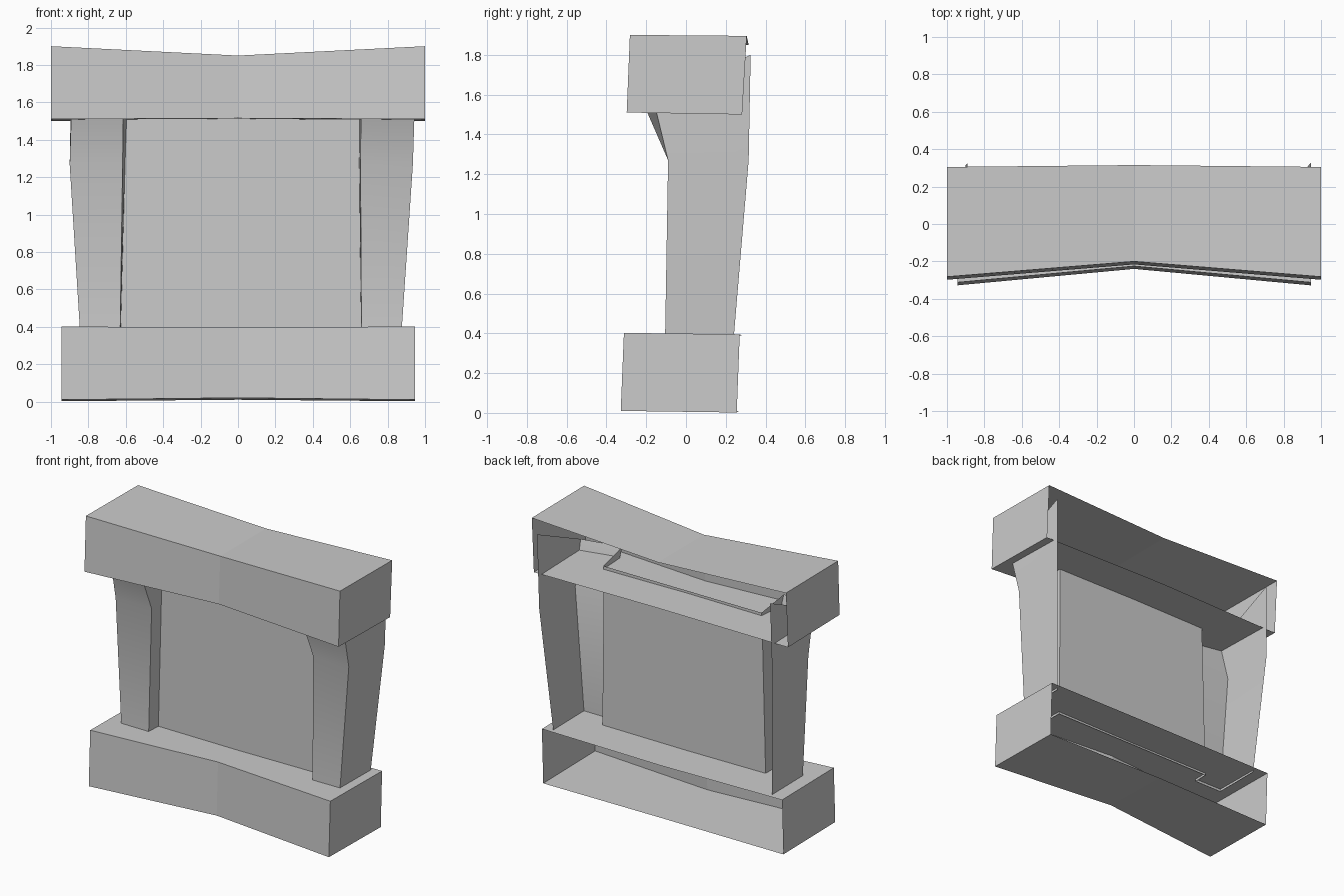
import bpy, bmesh, math

cube = bpy.data.objects.get("Cube")
if cube:
    bpy.data.objects.remove(cube, do_unlink=True)

grey = bpy.data.materials.new("stone_grey")
colour = (0.6, 0.6, 0.6, 1)
grey.diffuse_color = colour
grey.use_nodes = True
grey.node_tree.nodes["Principled BSDF"].inputs["Base Color"].default_value = colour


def loft(name, rows, cap_ends=False, smooth=False):
    """Open sheet through rows of points, with optional end caps."""
    bm = bmesh.new()
    grid = [[bm.verts.new(p) for p in row] for row in rows]
    for a, b in zip(grid, grid[1:]):
        for i in range(len(a) - 1):
            bm.faces.new((a[i], a[i + 1], b[i + 1], b[i]))
    if cap_ends:
        bm.faces.new(grid[0][::-1])
        bm.faces.new(grid[-1])
    mesh = bpy.data.meshes.new(name)
    bm.to_mesh(mesh)
    bm.free()
    mesh.materials.append(grey)
    obj = bpy.data.objects.new(name, mesh)
    bpy.context.collection.objects.link(obj)
    if smooth:
        bpy.ops.object.select_all(action="DESELECT")
        obj.select_set(True)
        bpy.context.view_layer.objects.active = obj
        bpy.ops.object.shade_smooth_by_angle(angle=math.radians(35))
    return obj


def bent_box(name, half, end, middle):
    """Box open at the back, bent at its middle; sections are (y, z) points."""
    rows = [[(x, y, z) for y, z in section]
            for x, section in ((-half, end), (0, middle), (half, end))]
    return loft(name, rows, cap_ends=True)


# Sections run back top, front top, front bottom, back bottom
bent_box("mantel", 1.0,
         [(0.305, 1.895), (-0.282, 1.9), (-0.298, 1.51), (0.282, 1.5)],
         [(0.315, 1.85), (-0.2, 1.85), (-0.216, 1.515), (0.29, 1.51)])
bent_box("hearth_base", 0.945,
         [(0.27, 0.395), (-0.312, 0.402), (-0.328, 0.01), (0.255, 0.002)],
         [(0.28, 0.39), (-0.225, 0.395), (-0.24, 0.02), (0.265, 0.01)])


def pillar(name, levels):
    """Three-sided column open at the back, flaring forward at the top."""
    depths = [(0.24, -0.105, -0.105, 0.38, 0.38),
              (0.315, -0.09, -0.09, 1.27, 1.27),
              (0.325, -0.165, -0.225, 1.8, 1.58)]
    rows = []
    for (outer, inner, panel), (back, front, lip, zb, zf) in zip(levels, depths):
        rows.append([(outer, back, zb), (outer, front, zf),
                     (inner, lip, zf), (panel, 0, min(zf, 1.53))])
    loft(name, rows, smooth=True)


# Outer, inner and panel-side x at the bottom, bend and top
pillar("right_pillar", [(-0.845, -0.63, -0.627), (-0.9, -0.617, -0.604), (-0.89, -0.613, -0.595)])
pillar("left_pillar", [(0.875, 0.66, 0.658), (0.935, 0.655, 0.648), (0.945, 0.658, 0.65)])

# Flat panel between the pillars
loft("back_panel", [[(-0.627, 0, 0.38), (0.658, 0, 0.38)],
                    [(-0.604, 0, 1.27), (0.648, 0, 1.27)],
                    [(-0.595, 0, 1.53), (0.65, 0, 1.53)]])
